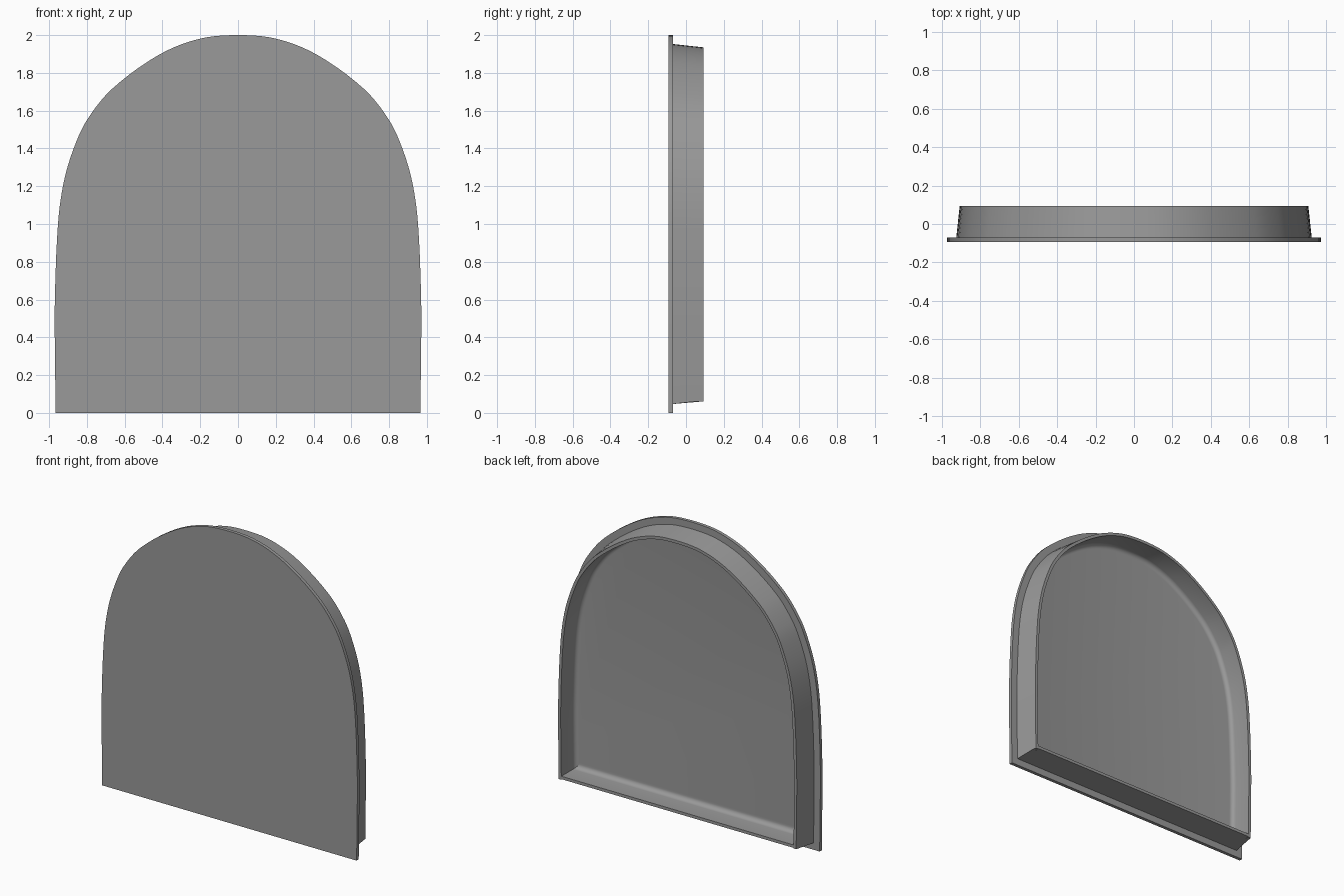
import bpy, bmesh, math
from mathutils import Vector

if "Cube" in bpy.data.objects:
    bpy.data.objects.remove(bpy.data.objects["Cube"])

# Half outline of the arch, from bottom corner to crown (x, z)
HALF = [(0.965, 0), (0.969, 0.3), (0.97, 0.58), (0.953, 1.0), (0.923, 1.22),
        (0.87, 1.4), (0.8, 1.55), (0.667, 1.715), (0.42, 1.895), (0.206, 1.98), (0, 2.0)]


def arch_outline(steps=5):
    """Smooth curve through the half outline and its mirror image."""
    pts = [Vector(p) for p in HALF]
    pts += [Vector((-p.x, p.y)) for p in reversed(pts[:-1])]
    ext = [2 * pts[0] - pts[1]] + pts + [2 * pts[-1] - pts[-2]]
    out = []
    for i in range(1, len(ext) - 2):
        a, b, c, d = ext[i - 1:i + 3]
        span = (c - b).length
        m0 = (c - a) * span / (c - a).length
        m1 = (d - b) * span / (d - b).length
        for k in range(steps):
            t = k / steps
            out.append(b * (2*t**3 - 3*t**2 + 1) + m0 * (t**3 - 2*t**2 + t)
                       + c * (3*t**2 - 2*t**3) + m1 * (t**3 - t**2))
    return out + [pts[-1]]


def inset(outline, dist):
    """Move every point inwards with mitred corners."""
    res, n = [], len(outline)
    for i, p in enumerate(outline):
        e0 = (p - outline[i - 1]).normalized()
        e1 = (outline[(i + 1) % n] - p).normalized()
        n0, n1 = Vector((-e0.y, e0.x)), Vector((-e1.y, e1.x))
        res.append(p + (n0 + n1) * dist / (1 + n0.dot(n1)))
    return res


outline = arch_outline()

# Section through the tray edge (inset, y): plate, flange, drafted wall, rim, inner wall
section = [(0, -0.093), (0, -0.07), (0.047, -0.07), (0.065, 0.093), (0.085, 0.093)]
# Fillet between inner wall and floor
R, FLOOR = 0.03, -0.07
for k in range(6):
    a = math.radians(90 * k / 5)
    section.append((0.08 + R * (1 - math.cos(a)), FLOOR + R * (1 - math.sin(a))))

bm = bmesh.new()
rings = [[bm.verts.new((p.x, y, p.y)) for p in inset(outline, d)] for d, y in section]
for r0, r1 in zip(rings, rings[1:]):
    for i in range(len(r0)):
        j = (i + 1) % len(r0)
        bm.faces.new((r0[i], r0[j], r1[j], r1[i]))
bm.faces.new(rings[0])    # front face
bm.faces.new(rings[-1])   # inner floor
bmesh.ops.recalc_face_normals(bm, faces=bm.faces)

mesh = bpy.data.meshes.new("arched_tray")
bm.to_mesh(mesh)
bm.free()
tray = bpy.data.objects.new("arched_tray", mesh)
bpy.context.collection.objects.link(tray)

grey = bpy.data.materials.new("mid_grey")
grey.diffuse_color = (0.32, 0.32, 0.32, 1)
grey.use_nodes = True
grey.node_tree.nodes["Principled BSDF"].inputs["Base Color"].default_value = grey.diffuse_color
mesh.materials.append(grey)

bpy.context.view_layer.objects.active = tray
tray.select_set(True)
bpy.ops.object.shade_smooth_by_angle(angle=math.radians(25))
